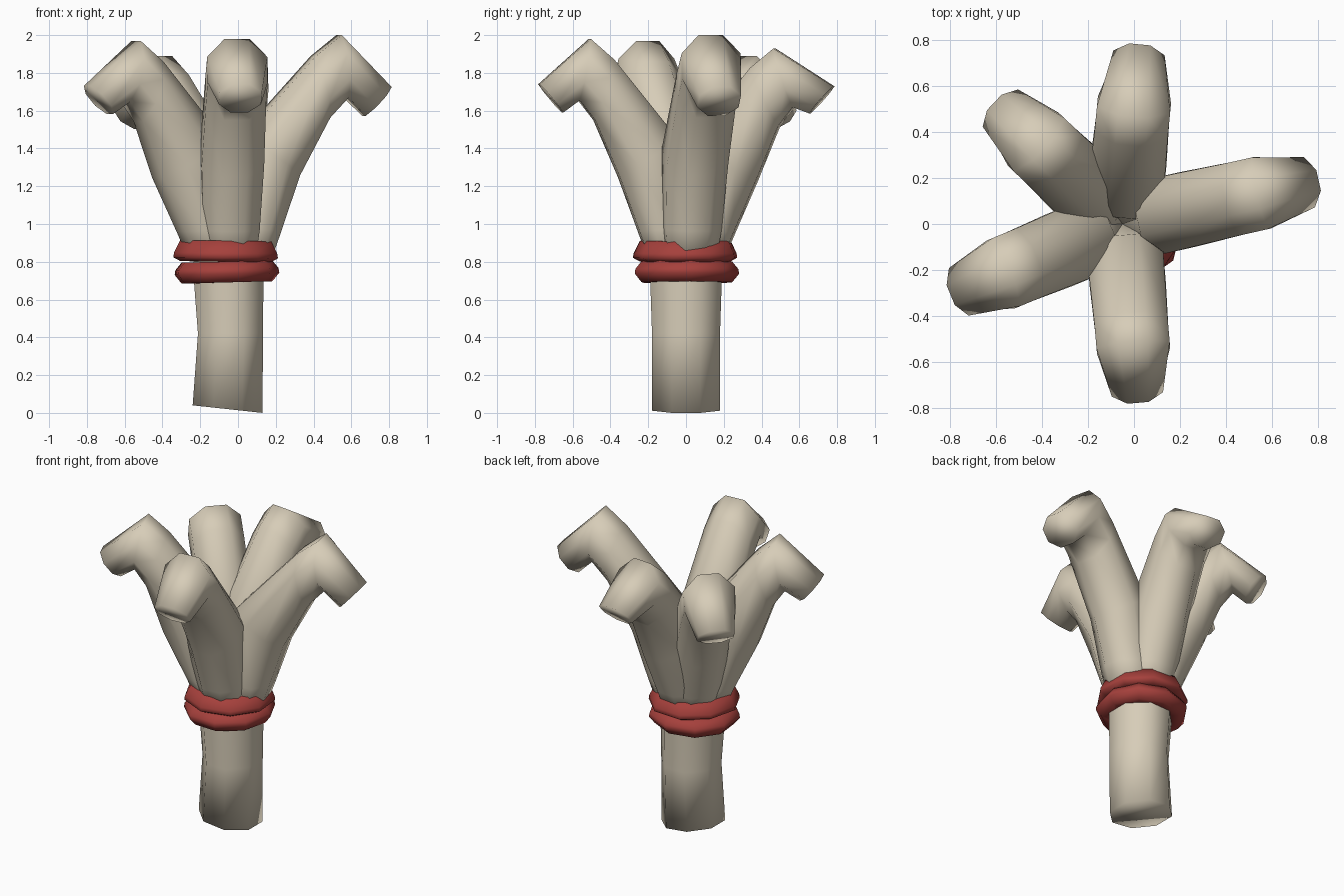
import bpy, bmesh, math
from mathutils import Vector

if "Cube" in bpy.data.objects:
    bpy.data.objects.remove(bpy.data.objects["Cube"])

AXIS_X = -0.05


def make_material(name, rgb):
    mat = bpy.data.materials.new(name)
    mat.use_nodes = True
    mat.diffuse_color = (*rgb, 1)
    mat.node_tree.nodes["Principled BSDF"].inputs["Base Color"].default_value = (*rgb, 1)
    return mat


bone = make_material("pale tan", (0.68, 0.61, 0.48))
red = make_material("dull red", (0.38, 0.052, 0.045))


def finish(bm, name, mat):
    bmesh.ops.recalc_face_normals(bm, faces=bm.faces)
    mesh = bpy.data.meshes.new(name)
    bm.to_mesh(mesh)
    bm.free()
    mesh.materials.append(mat)
    obj = bpy.data.objects.new(name, mesh)
    bpy.context.collection.objects.link(obj)
    bpy.ops.object.select_all(action="DESELECT")
    obj.select_set(True)
    bpy.context.view_layer.objects.active = obj
    bpy.ops.object.shade_smooth_by_angle(angle=math.radians(100))


def loft(name, rings, mat, closed=False):
    """Skin a list of point rings, capped at the ends or closed in a loop."""
    bm = bmesh.new()
    loops = [[bm.verts.new(p) for p in ring] for ring in rings]
    pairs = list(zip(loops, loops[1:]))
    if closed:
        pairs.append((loops[-1], loops[0]))
    else:
        bm.faces.new(loops[0])
        bm.faces.new(loops[-1])
    n = len(loops[0])
    for a, b in pairs:
        for i in range(n):
            j = (i + 1) % n
            bm.faces.new((a[i], a[j], b[j], b[i]))
    finish(bm, name, mat)


def oval(centre, u, v, sides=8):
    """Octagon with flats facing along u and v."""
    grow = 1 / math.cos(math.pi / sides)
    turns = [(k + 0.5) * math.tau / sides for k in range(sides)]
    return [centre + grow * (u * math.cos(t) + v * math.sin(t)) for t in turns]


# Bent branch profile: inner radius, inner z, outer radius, outer z, half width,
# then how much the bulge, knuckle and tip shifts apply
SECTIONS = [
    (0.00, 0.80, 0.20, 0.80, 0.13, 0, 0, 0),
    (0.00, 0.98, 0.26, 0.96, 0.15, 0.3, 0, 0),
    (0.05, 1.45, 0.37, 1.25, 0.166, 1, 0.5, 0),
    (0.40, 1.87, 0.505, 1.55, 0.16, 0.3, 1, 0),
    (0.53, 1.98, 0.59, 1.655, 0.16, 0, 1, 0),
    (0.81, 1.74, 0.68, 1.59, 0.112, 0, 0, 1),
]


def branch(name, heading, reach, lift, bulge, knuckle, tip):
    a = math.radians(heading)
    out = Vector((math.cos(a), math.sin(a), 0))
    side = Vector((-math.sin(a), math.cos(a), 0))

    def place(r, z):
        return Vector((AXIS_X, 0, 0.85 + (z - 0.85) * lift)) + out * r * reach

    rings = []
    for r1, z1, r2, z2, half, swell, bend, end in SECTIONS:
        top = place(r1 + knuckle * bend, z1 + tip * end)
        low = place(r2 + bulge * swell, z2 + tip * end)
        rings.append(oval((top + low) / 2, (top - low) / 2, side * half))
    loft(name, rings, bone)


# Five spreading branches
branch("front_branch", -85, 0.965, 1.0, 0, 0, 0)
branch("left_branch", 12.6, 1.08, 1.018, -0.025, 0.025, -0.03)
branch("back_branch", 84.5, 0.97, 0.955, 0.02, -0.045, 0.03)
branch("back_right_branch", 136.5, 0.95, 0.92, 0.02, -0.03, -0.03)
branch("right_branch", 202.5, 1.0, 0.99, 0.04, 0, 0)

# Trunk with a slightly slanted foot and a gentle waist
trunk = []
for z, x, half_x, half_y, slant in [(0.02, -0.055, 0.185, 0.18, 0.02),
                                    (0.42, -0.04, 0.172, 0.18, 0),
                                    (0.72, -0.05, 0.185, 0.19, 0),
                                    (0.95, -0.05, 0.19, 0.19, 0)]:
    trunk.append(oval(Vector((x, 0, z)), Vector((half_x, 0, -slant)),
                      Vector((0, half_y, 0))))
loft("trunk", trunk, bone)


# Two wrapped bands, each a tilted coarse loop with a flattened section
def band(name, z, phase, tilt, ridge):
    profile = [(0.16, -0.055), (0.245, -0.055), (0.282, ridge - 0.01),
               (0.278, ridge + 0.015), (0.245, 0.055), (0.16, 0.055)]
    rings = []
    for k in range(9):
        t = math.tau * k / 9 + phase
        c, s = math.cos(t), math.sin(t)
        rings.append([Vector((AXIS_X - 0.012 + r * c, r * s, z + h + tilt * c))
                      for r, h in profile])
    loft(name, rings, red, closed=True)


band("lower_band", 0.746, 0.1, 0.006, 0.0)
band("upper_band", 0.856, 0.45, -0.003, -0.025)
